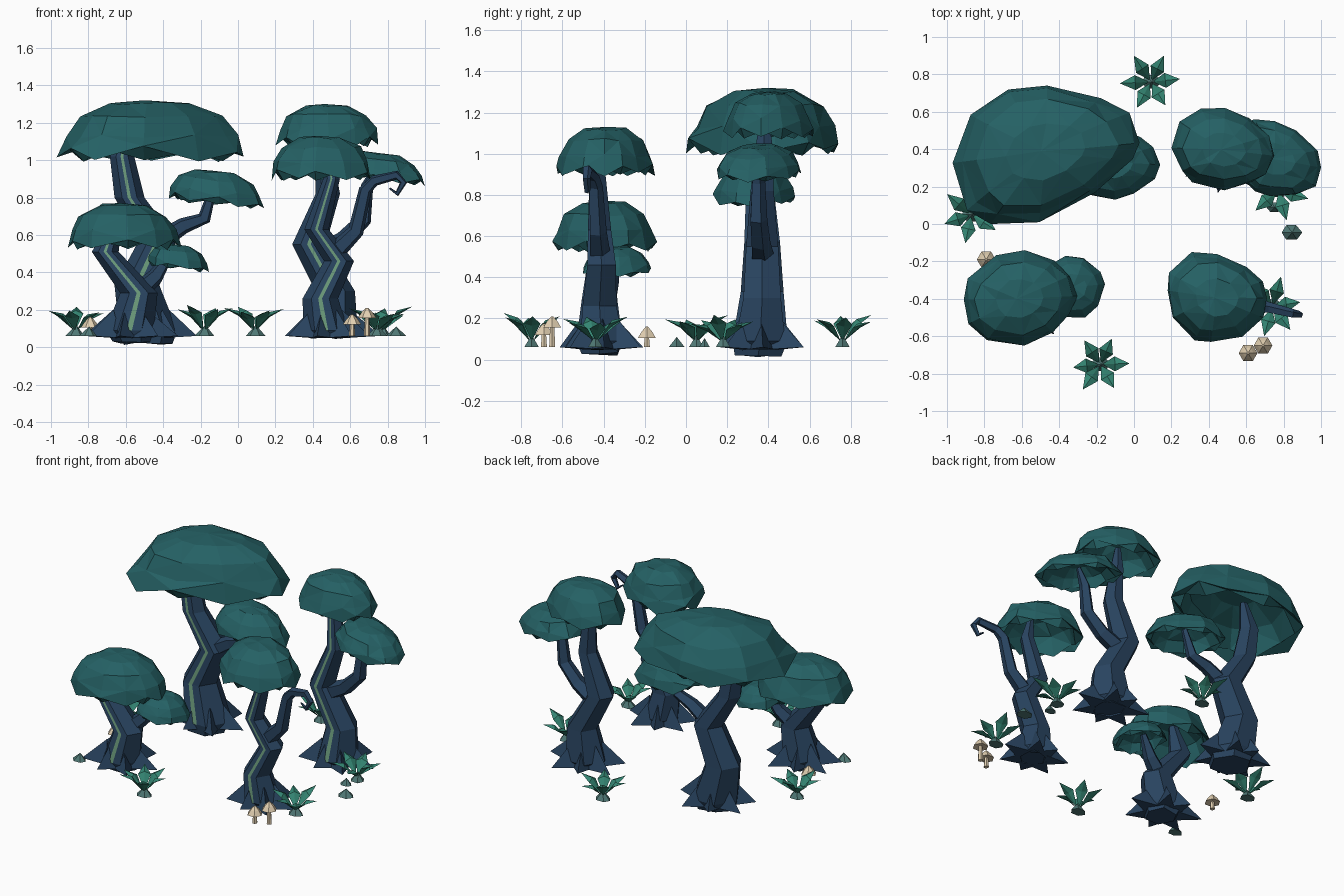
import bpy, bmesh, math, random
from mathutils import Vector

if "Cube" in bpy.data.objects:
    bpy.data.objects.remove(bpy.data.objects["Cube"])

random.seed(7)


def mat(name, c):
    m = bpy.data.materials.new(name)
    m.diffuse_color = (*c, 1)
    m.use_nodes = True
    m.node_tree.nodes["Principled BSDF"].inputs["Base Color"].default_value = m.diffuse_color
    return m


LEAF = mat("canopy_teal", (.018, .118, .128))
BARK = mat("bark_blue", (.022, .058, .118))
GLOW = mat("stripe_green", (.15, .33, .2))
FERN = mat("fern_green", (.034, .235, .17))
CREAM = mat("mushroom_cream", (.76, .63, .44))
STONE = mat("stone_grey", (.08, .19, .18))


def make(name, verts, faces, m, fix=True):
    me = bpy.data.meshes.new(name)
    me.from_pydata([tuple(v) for v in verts], [], faces)
    if fix:
        bm = bmesh.new()
        bm.from_mesh(me)
        bmesh.ops.recalc_face_normals(bm, faces=bm.faces)
        bm.to_mesh(me)
        bm.free()
    me.materials.append(m)
    ob = bpy.data.objects.new(name, me)
    bpy.context.collection.objects.link(ob)
    return ob


def loft(rings, caps=True):
    """Join equal-length rings into a skin."""
    n = len(rings[0])
    verts = [v for r in rings for v in r]
    faces = [(k * n + i, k * n + (i + 1) % n, (k + 1) * n + (i + 1) % n, (k + 1) * n + i)
             for k in range(len(rings) - 1) for i in range(n)]
    if caps:
        faces += [tuple(range(n))[::-1], tuple(range(len(verts) - n, len(verts)))]
    return verts, faces


# Leaf canopy: faceted dome with ragged rim and hollow underside, fitted to a box
def canopy(name, x, y, z, taper=0.0, shear=0.0, tilt=0.0, n=12):
    prof = [(.42, .96), (.76, .74), (.92, .42), (1, .02), (.86, .16), (.70, .50), (.36, .74)]
    off = [random.uniform(-.12, .12) for _ in range(n)]
    verts = []
    for k, (r, h) in enumerate(prof):
        for i in range(n):
            a = 2 * math.pi * i / n + off[i]
            rr = r * random.uniform(.95, 1.03)
            hh = h + random.uniform(-.035, .035)
            if k == 3:
                hh += (i % 2) * .17 + random.uniform(0, .06)
            if k == 4:
                hh += ((i + 1) % 2) * .16 - .12
            px, py = rr * math.cos(a), rr * math.sin(a)
            verts.append([px, py * (1 - taper * px) + shear * px, hh - tilt * px])
    top, inner = len(verts), len(verts) + 1
    verts += [[-.05, 0, 1.0], [0, 0, .80]]
    for ax, (lo, hi) in enumerate((x, y, z)):
        a, b = min(v[ax] for v in verts), max(v[ax] for v in verts)
        for v in verts:
            v[ax] = lo + (v[ax] - a) / (b - a) * (hi - lo)
    faces = []
    for i in range(n):
        j = (i + 1) % n
        faces += [(top, i, j), (inner, 6 * n + j, 6 * n + i)]
        for k in range(6):
            a, b, c, d = k * n + i, k * n + j, (k + 1) * n + j, (k + 1) * n + i
            faces += [(a, d, b), (b, d, c)] if (i + k) % 2 else [(a, d, c), (a, c, b)]
    make(name, verts, faces, LEAF)


# Trunk: six-sided bent column, glowing stripe on the front face, root spikes
def trunk(name, path, roots):
    rings = []
    for px, py, pz, r in path:
        rings.append([Vector((px + r * math.cos(math.radians(60 * i)),
                              py + r * math.sin(math.radians(60 * i)), pz)) for i in range(6)])
    for v in rings[0]:  # uneven underside
        v.z += random.uniform(0, .025)
    make(name + "_trunk", *loft(rings), BARK)
    sv = []
    for ring in rings[1:]:
        out = Vector((0, -.005, 0))
        sv += [ring[4].lerp(ring[5], .38) + out, ring[4].lerp(ring[5], .60) + out]
    sf = [(2 * k, 2 * k + 1, 2 * k + 3, 2 * k + 2) for k in range(len(path) - 2)]
    make(name + "_stripe", sv, sf, GLOW, False)
    bx, by, bz, r = path[1]
    for i, (deg, R) in enumerate(roots):
        a = math.radians(deg)
        d, s = Vector((math.cos(a), math.sin(a), 0)), Vector((-math.sin(a), math.cos(a), 0))
        c = Vector((bx, by, 0))
        up = Vector((0, 0, 1))
        v = [c + d * r * .72 + up * .20, c + d * r * .6 + s * .06 + up * .05,
             c + d * r * .6 - s * .06 + up * .05, c + d * R + up * .06]
        make(f"{name}_root_{i}", v, [(0, 1, 3), (0, 3, 2), (1, 2, 3), (0, 2, 1)], BARK)


# Branch: five-sided tube following its path
def branch(name, path):
    pts = [Vector(p[:3]) for p in path]
    rings = []
    for i, p in enumerate(pts):
        t = (pts[min(i + 1, len(pts) - 1)] - pts[max(i - 1, 0)]).normalized()
        u = Vector((0, 1, 0))
        u = (u - t * u.dot(t)).normalized()
        w = t.cross(u)
        rings.append([p + path[i][3] * (u * math.cos(q) + w * math.sin(q))
                      for q in (2 * math.pi * k / 5 for k in range(5))])
    make(name, *loft(rings), BARK)


ROOTS = [(62, .24), (3, .26), (-48, .23), (-105, .20), (-155, .25), (160, .26), (110, .20)]

# Big back-left tree
trunk("big_tree", [(-.48, .35, .01, .13), (-.48, .36, .09, .155), (-.54, .37, .33, .12),
                   (-.43, .37, .57, .10), (-.58, .36, .80, .08), (-.62, .36, 1.02, .065),
                   (-.58, .36, 1.20, .025)], ROOTS)
branch("big_tree_branch", [(-.45, .36, .55, .06), (-.29, .35, .65, .045), (-.18, .34, .69, .038),
                           (-.13, .33, .86, .02)])
canopy("big_tree_canopy", (-.97, .03), (0, .74), (.99, 1.32), .28, .2)
canopy("big_tree_low_canopy", (-.37, .14), (.13, .53), (.74, .95), .2, -.1, .15)

# Short front-left tree
trunk("short_tree", [(-.57, -.42, .01, .10), (-.58, -.42, .09, .13), (-.53, -.42, .29, .10),
                     (-.71, -.41, .51, .072), (-.65, -.40, .68, .03)], ROOTS)
branch("short_tree_branch", [(-.55, -.40, .28, .06), (-.44, -.37, .38, .045), (-.36, -.34, .50, .02)])
canopy("short_tree_canopy", (-.91, -.30), (-.65, -.14), (.52, .77), .12, .08)
canopy("short_tree_low_canopy", (-.48, -.155), (-.50, -.17), (.40, .555), .1, 0, .15, 10)

# Slim front-right tree with a hooked bare branch
trunk("slim_tree", [(.48, -.41, .04, .09), (.47, -.41, .09, .12), (.44, -.42, .26, .095),
                    (.54, -.41, .46, .08), (.42, -.42, .63, .065), (.50, -.43, .90, .045),
                    (.48, -.42, 1.04, .02)], [(d, r * .9) for d, r in ROOTS])
branch("slim_tree_hook", [(.51, -.42, .50, .055), (.63, -.43, .62, .045), (.68, -.44, .84, .036),
                          (.73, -.45, .89, .03), (.85, -.48, .92, .025), (.885, -.485, .88, .02),
                          (.85, -.48, .82, .015), (.81, -.48, .85, .005)])
canopy("slim_tree_canopy", (.18, .71), (-.63, -.15), (.89, 1.13), .15, -.08)

# Tall back-right tree
trunk("tall_tree", [(.50, .36, .04, .10), (.50, .36, .09, .14), (.52, .37, .30, .105),
                    (.38, .37, .55, .09), (.48, .37, .82, .065), (.46, .38, 1.05, .045),
                    (.45, .38, 1.20, .02)], ROOTS)
branch("tall_tree_branch", [(.43, .37, .50, .06), (.56, .36, .57, .05), (.67, .35, .68, .045),
                            (.69, .35, .86, .035), (.74, .35, .97, .015)])
canopy("tall_tree_canopy", (.20, .75), (.18, .62), (1.07, 1.30), .12, -.1)
canopy("tall_tree_low_canopy", (.50, 1.0), (.15, .56), (.86, 1.05), .15, -.25, .2)


# Ferns: six folded leaves around a small stony base
def fern(name, x, y, turn):
    verts, faces = [], []
    for i in range(6):
        a = math.radians(turn + 60 * i + random.uniform(-7, 7))
        L, rise = random.uniform(.145, .17), random.uniform(.08, .14)
        for r, w, h in ((.01, 0, .0), (.5 * L, .04, .7 * rise), (.5 * L, -.04, .7 * rise),
                        (L, 0, rise), (.5 * L, 0, .7 * rise + .018), (.5 * L, 0, .7 * rise - .01)):
            verts.append((x + r * math.cos(a) - w * math.sin(a),
                          y + r * math.sin(a) + w * math.cos(a), .09 + h))
        for f in ((0, 4, 1), (0, 2, 4), (1, 4, 3), (4, 2, 3), (0, 1, 5), (0, 5, 2), (1, 3, 5), (5, 3, 2)):
            faces.append(tuple(6 * i + k for k in f))
    make(name, verts, faces, FERN)
    stone(name + "_base", x, y, .055, .06)


def stone(name, x, y, r, h):
    ring = [(x + r * random.uniform(.8, 1.1) * math.cos(a), y + .75 * r * math.sin(a), .06)
            for a in (2 * math.pi * k / 6 for k in range(6))]
    make(name, ring + [(x + .1 * r, y, .06 + h)],
         [(i, (i + 1) % 6, 6) for i in range(6)] + [(5, 4, 3, 2, 1, 0)], STONE)


for i, (x, y, t) in enumerate([(.09, .76, 0), (-.18, -.75, 0), (-.87, .05, 25),
                               (.74, -.44, 10), (.77, .18, 40)]):
    fern(f"fern_{i}", x, y, t)
stone("stone_right", .84, -.045, .06, .05)
stone("stone_left", -.80, -.56, .05, .05)
stone("stone_small", .75, .09, .04, .045)


# Mushrooms: stem and six-sided pointed cap
def mushroom(name, x, y, top):
    prof = [(.017, .06), (.012, top - .05), (.05, top - .055), (.030, top - .025), (.006, top)]
    rings = [[(x + r * math.cos(k * math.pi / 3), y + r * math.sin(k * math.pi / 3), z)
              for k in range(6)] for r, z in prof]
    make(name, *loft(rings), CREAM)


mushroom("mushroom_a", .61, -.69, .175)
mushroom("mushroom_b", .69, -.65, .21)
mushroom("mushroom_c", -.79, -.19, .16)
